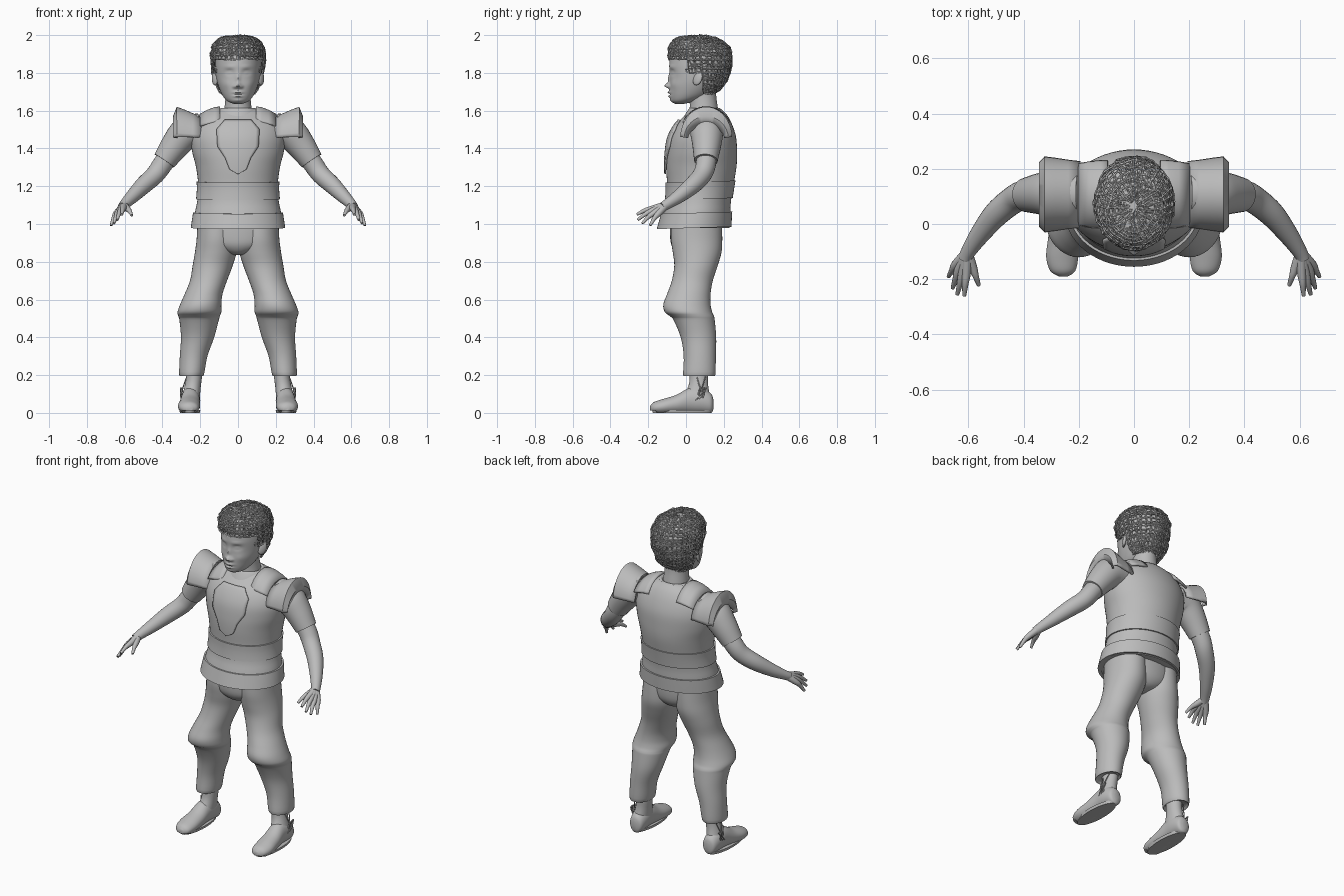
import bpy, bmesh, math, random
from mathutils import Vector

random.seed(4)
cube = bpy.data.objects.get("Cube")
if cube:
    bpy.data.objects.remove(cube)

grey = bpy.data.materials.new("plain grey")
grey.use_nodes = True
grey.diffuse_color = (0.5, 0.5, 0.5, 1)
grey.node_tree.nodes["Principled BSDF"].inputs["Base Color"].default_value = grey.diffuse_color


def spline(keys, steps):
    """Catmull-Rom points through a list of equal-length tuples."""
    out = []
    for i in range(len(keys) - 1):
        a, b, c, d = (keys[max(0, min(len(keys) - 1, i + k))] for k in (-1, 0, 1, 2))
        for s in range(steps):
            t = s / steps
            out.append(tuple(q + t / 2 * (r - p + t * (2 * p - 5 * q + 4 * r - s4 + t * (3 * (q - r) + s4 - p)))
                             for p, q, r, s4 in zip(a, b, c, d)))
    return out + [tuple(keys[-1])]


def finish(name, bm, mirror=False, angle=50):
    bmesh.ops.recalc_face_normals(bm, faces=bm.faces)
    me = bpy.data.meshes.new(name)
    bm.to_mesh(me)
    bm.free()
    me.materials.append(grey)
    me.shade_smooth()
    me.set_sharp_from_angle(angle=math.radians(angle))
    ob = bpy.data.objects.new(name, me)
    bpy.context.collection.objects.link(ob)
    if mirror:
        ob.modifiers.new("Mirror", "MIRROR").use_mirror_merge = False
    return ob


def skin(bm, rings, closed=True, caps=True):
    """Join rows of points into a surface."""
    rows = [[bm.verts.new(p) for p in r] for r in rings]
    n = len(rows[0])
    for a, b in zip(rows, rows[1:]):
        for i in range(n if closed else n - 1):
            j = (i + 1) % n
            bm.faces.new((a[i], a[j], b[j], b[i]))
    if caps and closed:
        bm.faces.new(rows[0])
        bm.faces.new(rows[-1])


def oval(cx, cy, rx, ry, n):
    return [(cx + rx * math.cos(2 * math.pi * i / n), cy + ry * math.sin(2 * math.pi * i / n)) for i in range(n)]


def body_rings(keys, steps, n, grow=0):
    """Keys are (height, front, back, half width, centre x)."""
    return [[(x, y, z) for x, y in oval(cx, (f + b) / 2, w + grow, (b - f) / 2 + grow, n)]
            for z, f, b, w, cx in spline([k if len(k) == 5 else k + (0,) for k in keys], steps)]


def body(name, keys, steps=4, n=40, mirror=False, caps=True, grow=0):
    bm = bmesh.new()
    skin(bm, body_rings(keys, steps, n, grow), caps=caps)
    return finish(name, bm, mirror)


def tube(bm, keys, steps=4, n=16):
    """Round limb along (x, y, z, radius) keys."""
    pts = spline(keys, steps)
    rings = []
    for i, p in enumerate(pts):
        d = Vector(pts[min(i + 1, len(pts) - 1)][:3]) - Vector(pts[max(i - 1, 0)][:3])
        q = d.to_track_quat("Z", "Y")
        rings.append([Vector(p[:3]) + q @ Vector((u, v, 0)) for u, v in oval(0, 0, p[3], p[3], n)])
    skin(bm, rings)


# Vest
VEST = [(.98, -.145, .23, .24), (1.06, -.122, .235, .228), (1.12, -.106, .238, .216), (1.2, -.1, .25, .21),
        (1.3, -.105, .267, .222), (1.38, -.102, .27, .242), (1.46, -.088, .265, .25), (1.53, -.05, .243, .23),
        (1.58, 0, .215, .175), (1.61, .03, .185, .1)]
body("vest", VEST, 5, 56)
fine = spline(VEST, 12)


def vest_at(z):
    return min(fine, key=lambda k: abs(k[0] - z))


def vest_front(x, z):
    lo = max((k for k in fine if k[0] <= z), key=lambda k: k[0])
    hi = min((k for k in fine if k[0] > z), key=lambda k: k[0])
    t = (z - lo[0]) / (hi[0] - lo[0])
    f, b, w = (p + t * (q - p) for p, q in zip(lo[1:], hi[1:]))
    return (f + b) / 2 - (b - f) / 2 * math.sqrt(max(0, 1 - (x / w) ** 2))


# Waist bands: thin shells hugging the vest, lower at the front
for name, low, high, grow in (("hem_band", .98, 1.06, .01), ("waist_band", 1.13, 1.225, .008)):
    bm = bmesh.new()
    keys = [vest_at(low + (high - low) * i / 4) for i in range(5)]
    shell = body_rings(keys, 1, 56, grow)
    rings = body_rings(keys[:1], 1, 56, -.01) + shell + body_rings(keys[-1:], 1, 56, -.01)
    skin(bm, [[(x, y, z + .03 * (y - .07)) for x, y, z in r] for r in rings], caps=False)
    finish(name, bm, angle=35)

# Chest plate
bm = bmesh.new()
outline = [(1.265, .004), (1.29, .045), (1.35, .068), (1.41, .108), (1.5, .113), (1.55, .07)]
rows = []
for (za, wa), (zb, wb) in zip(outline, outline[1:]):
    rows += [(za + (zb - za) * i / 4, wa + (wb - wa) * i / 4) for i in range(4)]
rows.append(outline[-1])
skin(bm, [[(w * u / 6, vest_front(w * u / 6, z) - .007, z) for u in range(-6, 7)] for z, w in rows], closed=False)
plate = finish("chest_plate", bm)
mod = plate.modifiers.new("Thickness", "SOLIDIFY")
mod.thickness, mod.offset = .009, 0


# Shoulder armour: profiles of (x, height radius) swept over the shoulder
def arch(name, profile, cy, cz, ry, start, end, thick):
    bm = bmesh.new()
    rings = []
    for i in range(25):
        a = math.radians(start + (end - start) * i / 24)
        rings.append([(x, cy - (ry + (r - profile[0][1]) * .35) * math.cos(a), cz + r * math.sin(a))
                      for x, r in profile])
    skin(bm, rings, closed=False)
    ob = finish(name, bm, True, 35)
    m = ob.modifiers.new("Thickness", "SOLIDIFY")
    m.thickness, m.offset = thick, 0


arch("shoulder_guard", [(.195, .115), (.24, .13), (.285, .15), (.322, .165), (.338, .12), (.325, .07)],
     .107, 1.45, .115, 4, 176, .012)
arch("shoulder_strap", [(.095, .165), (.125, .16), (.16, .147), (.2, .125)], .107, 1.452, .142, 32, 148, .012)

# Collar and neck
body("collar", [(1.57, -.01, .2, .12), (1.595, .005, .19, .108), (1.615, .02, .178, .09), (1.61, .03, .17, .075)])
body("neck", [(1.55, .01, .18, .08), (1.62, .02, .168, .071), (1.68, .015, .16, .066), (1.74, 0, .16, .07)])

# Head with modelled face
HEAD = [(1.636, -.058, -.01, .022), (1.65, -.077, .05, .056), (1.68, -.086, .12, .082), (1.73, -.088, .175, .104),
        (1.78, -.085, .205, .116), (1.85, -.088, .22, .12), (1.92, -.072, .21, .113), (1.97, -.02, .15, .075),
        (1.982, .04, .1, .02)]
bumps = [(0, 1.733, .014, .013, .026), (0, 1.77, .011, .025, .01), (.018, 1.727, .009, .008, .012),
         (.045, 1.803, .02, .013, -.013), (.045, 1.801, .014, .007, .01), (.045, 1.832, .028, .008, .004),
         (0, 1.697, .023, .006, .011), (0, 1.676, .02, .006, .01), (0, 1.687, .024, .003, -.006),
         (0, 1.655, .025, .01, .004), (.065, 1.74, .022, .025, .004)]
bm = bmesh.new()
skin(bm, body_rings(HEAD, 9, 96))
for v in bm.verts:
    if v.co.y < .03:
        x, z = v.co.x, v.co.z
        v.co.y -= sum(h * math.exp(-((abs(x) - bx) / sx) ** 2 - ((z - bz) / sz) ** 2) for bx, bz, sx, sz, h in bumps)
finish("head", bm)

# Ears
bm = bmesh.new()
bmesh.ops.create_uvsphere(bm, u_segments=16, v_segments=10, radius=1)
for v in bm.verts:
    p = v.co.copy()
    v.co = (.122 + .012 * p.x + .012 * p.y, .062 + .024 * p.y + .008 * p.z, 1.77 + .036 * p.z)
finish("ear", bm, True)

# Hair: a cap under a net of braided strands
HAIR = [(1.69, .03, .15, .085), (1.74, -.02, .2, .116), (1.8, -.06, .228, .132), (1.87, -.088, .243, .14),
        (1.93, -.09, .228, .137), (1.97, -.065, .185, .11), (1.988, -.03, .14, .072), (1.994, .03, .09, .015)]


def hair(name, steps, n, grow, jitter):
    bm = bmesh.new()
    skin(bm, body_rings(HAIR, steps, n, grow))

    def below_hairline(f):
        c = f.calc_center_median()
        return c.z < (1.88 if c.y < .015 else 1.79 if c.y < .09 else 1.69)
    bmesh.ops.delete(bm, geom=[f for f in bm.faces if below_hairline(f)], context="FACES")
    for v in bm.verts:
        v.co += Vector([random.uniform(-jitter, jitter) for k in range(3)])
    return finish(name, bm)


hair("hair_cap", 4, 48, -.006, 0)
for k in range(2):
    net = hair("hair_strands", 2 + k, 28 + 6 * k, .001, .006)
    net.modifiers.new("Net", "WIREFRAME").thickness = .007

# Arms
bm = bmesh.new()
tube(bm, [(.2, .11, 1.5, .085), (.27, .11, 1.485, .088), (.33, .11, 1.42, .077), (.39, .105, 1.335, .062)], 5, 28)
finish("sleeve", bm, True)
bm = bmesh.new()
tube(bm, [(.34, .11, 1.4, .055), (.4, .105, 1.315, .053), (.44, .085, 1.26, .05), (.5, .035, 1.205, .046),
          (.56, -.04, 1.145, .036), (.6, -.1, 1.105, .027), (.612, -.125, 1.09, .025)], 5, 24)
finish("forearm", bm, True)

# Hand: each finger runs from the wrist through its knuckle
bm = bmesh.new()
for knuckle, tip in (((.607, -.175, 1.082), (.615, -.26, 1.05)), ((.62, -.173, 1.072), (.64, -.255, 1.022)),
                     ((.634, -.163, 1.062), (.657, -.232, 1.003)), ((.645, -.146, 1.055), (.672, -.19, .992)),
                     ((.585, -.155, 1.08), (.562, -.222, 1.045))):
    mid = [k * .5 + t * .5 for k, t in zip(knuckle, tip)]
    mid[2] += .006
    tube(bm, [(.604, -.105, 1.1, .02), (*knuckle, .0165), (*mid, .0115), (*tip, .007)], 4, 12)
finish("hand", bm, True)

# Trousers
body("trouser_seat", [(1.02, -.085, .19, .212), (.95, -.085, .19, .212), (.89, -.078, .18, .18),
                      (.85, -.05, .15, .09), (.835, -.01, .1, .02)])
body("trouser_leg", [(1.0, -.08, .19, .105, .11), (.92, -.08, .192, .107, .112), (.85, -.07, .188, .11, .118),
                     (.78, -.062, .168, .106, .134), (.7, -.075, .142, .098, .156), (.63, -.1, .13, .1, .182),
                     (.575, -.12, .13, .109, .197), (.535, -.113, .138, .116, .204), (.512, -.085, .148, .11, .206),
                     (.49, -.065, .152, .104, .206), (.4, -.028, .16, .088, .214), (.3, -.012, .158, .073, .235),
                     (.2, -.015, .155, .065, .246), (.205, .0, .14, .05, .246)], 4, 40, True)

# Ankles and shoes
body("ankle", [(.3, .015, .125, .045, .232), (.2, .02, .118, .042, .232), (.14, .012, .118, .043, .24),
               (.08, -.02, .13, .048, .25)], mirror=True)
SHOE = [(.145, .248, .045, .015, .025), (.132, .248, .05, .04, .052), (.08, .25, .065, .05, .067),
        (.02, .252, .066, .05, .067), (-.05, .256, .046, .055, .05), (-.12, .26, .034, .058, .04),
        (-.17, .258, .027, .045, .03), (-.19, .256, .022, .016, .014)]
bm = bmesh.new()
skin(bm, [[(x, y, max(z, .012 if y < -.16 else 0)) for x, z in oval(cx, cz, rx, rz, 32)]
          for y, cx, cz, rx, rz in spline(SHOE, 5)])
finish("shoe", bm, True)
bm = bmesh.new()
skin(bm, [[(x, y, z) for x, y in oval(cx, cy, rx, ry, 32)]
          for z, cx, cy, rx, ry in ((0, .255, -.02, .052, .155), (.016, .255, -.02, .056, .16))])
finish("sole", bm, True)

# Laces knotted on the outer ankle
bm = bmesh.new()
for k in range(4):
    loop = [(.298 + .006 * math.sin(a + k), .08 + (.012 + .006 * k) * math.cos(a), .1 + .033 * math.sin(a + k * .5), .003)
            for a in [math.pi * i / 5 for i in range(11)]]
    tube(bm, loop, 2, 6)
for side in (-1, 1):
    tube(bm, [(.295, .08, .12, .003), (.283, .08 + .014 * side, .16, .003), (.268, .08 + .025 * side, .2, .003)], 3, 6)
finish("lace", bm, True)
